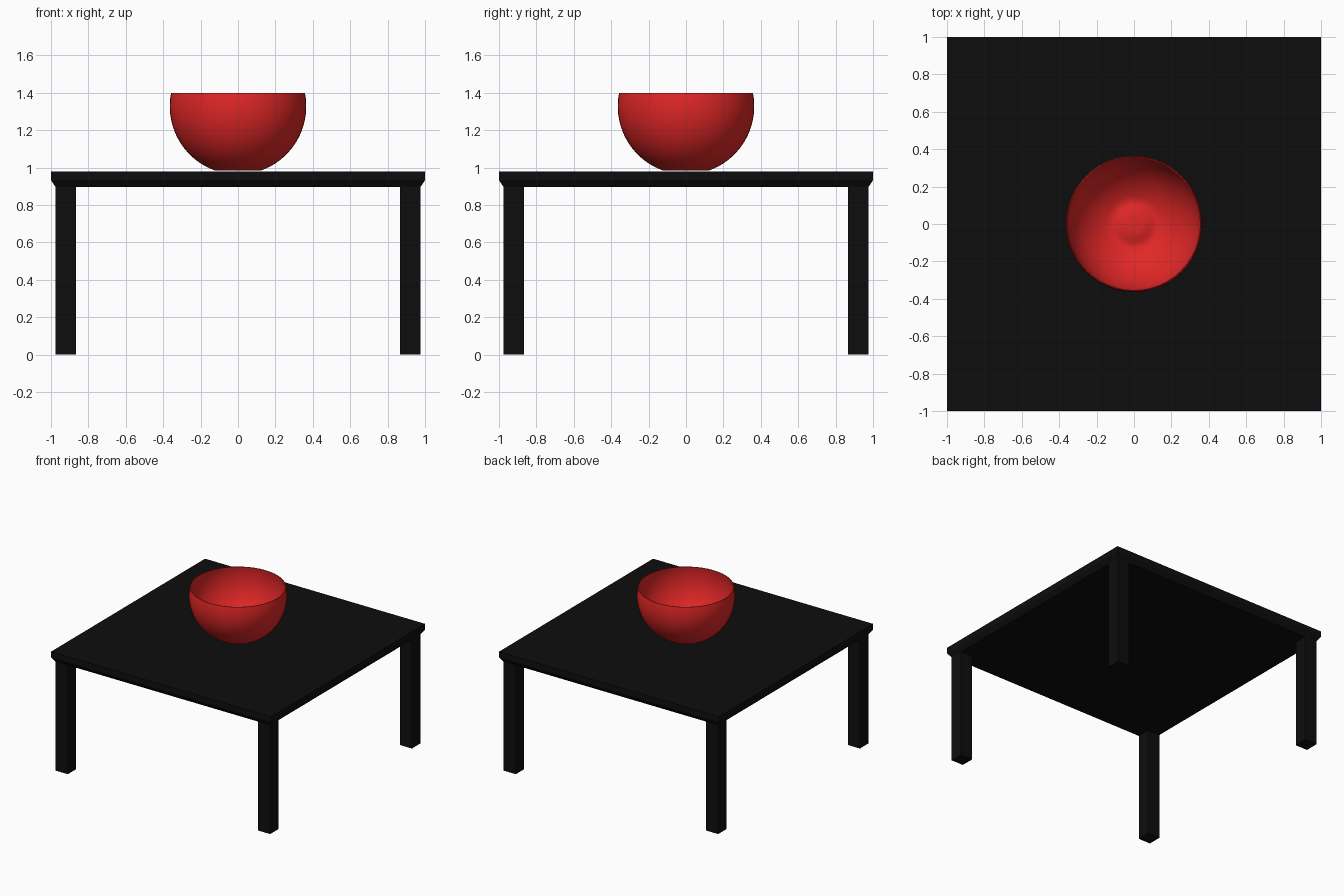
import bpy, bmesh, math

if "Cube" in bpy.data.objects:
    bpy.data.objects.remove(bpy.data.objects["Cube"])


def material(name, rgb):
    m = bpy.data.materials.new(name)
    m.diffuse_color = (*rgb, 1)
    m.use_nodes = True
    m.node_tree.nodes["Principled BSDF"].inputs["Base Color"].default_value = m.diffuse_color
    return m


black = material("black paint", (0.0042, 0.0042, 0.0042))
red = material("red glaze", (0.76, 0.02, 0.02))


def make_object(name, bm, mat):
    bmesh.ops.recalc_face_normals(bm, faces=bm.faces)
    mesh = bpy.data.meshes.new(name)
    bm.to_mesh(mesh)
    bm.free()
    mesh.materials.append(mat)
    obj = bpy.data.objects.new(name, mesh)
    bpy.context.collection.objects.link(obj)
    return obj


# Table top: stacked square sections, tapering in at the lower edge
bm = bmesh.new()
rings = []
for half, z in ((0.975, 0.895), (1.0, 0.933), (1.0, 0.98)):
    rings.append([bm.verts.new((sx * half, sy * half, z))
                  for sx, sy in ((-1, -1), (1, -1), (1, 1), (-1, 1))])
for a, b in zip(rings, rings[1:]):
    for i in range(4):
        j = (i + 1) % 4
        bm.faces.new((a[i], a[j], b[j], b[i]))
bm.faces.new(rings[0][::-1])
bm.faces.new(rings[-1])
make_object("table_top", bm, black)

# Four square legs, flush with the tapered lower edge
for y_name, sy in (("front", -1), ("back", 1)):
    for x_name, sx in (("left", -1), ("right", 1)):
        bm = bmesh.new()
        bmesh.ops.create_cube(bm, size=1)
        bmesh.ops.scale(bm, vec=(0.11, 0.11, 0.895), verts=bm.verts)
        bmesh.ops.translate(bm, vec=(sx * 0.92, sy * 0.92, 0.4475), verts=bm.verts)
        make_object(f"{y_name}_{x_name}_leg", bm, black)

# Bowl: thin spherical wall with a raised centre in its base, turned about z
R, CZ, WALL, RIM_Z = 0.365, 1.328, 0.005, 1.398


def wall(radius):
    start = math.asin(0.125 / radius) - math.pi / 2
    end = math.asin((RIM_Z - CZ) / radius)
    return [(radius * math.cos(t), CZ + radius * math.sin(t))
            for t in (start + (end - start) * i / 18 for i in range(19))]


base = [(0.0, 1.003), (0.04, 1.004), (0.075, 1.0), (0.1, 0.988)]
profile = base + wall(R)
profile += wall(R - WALL)[::-1] + [(r, z + WALL) for r, z in base[::-1]]
bm = bmesh.new()
verts = [bm.verts.new((r, 0, z)) for r, z in profile]
edges = [bm.edges.new(p) for p in zip(verts, verts[1:])]
bmesh.ops.spin(bm, geom=verts + edges, cent=(0, 0, 0), axis=(0, 0, 1),
               angle=2 * math.pi, steps=48, use_duplicate=False)
bmesh.ops.remove_doubles(bm, verts=bm.verts, dist=0.0001)
bowl = make_object("bowl", bm, red)
bpy.ops.object.select_all(action='DESELECT')
bowl.select_set(True)
bpy.context.view_layer.objects.active = bowl
bpy.ops.object.shade_smooth_by_angle(angle=math.radians(50))
